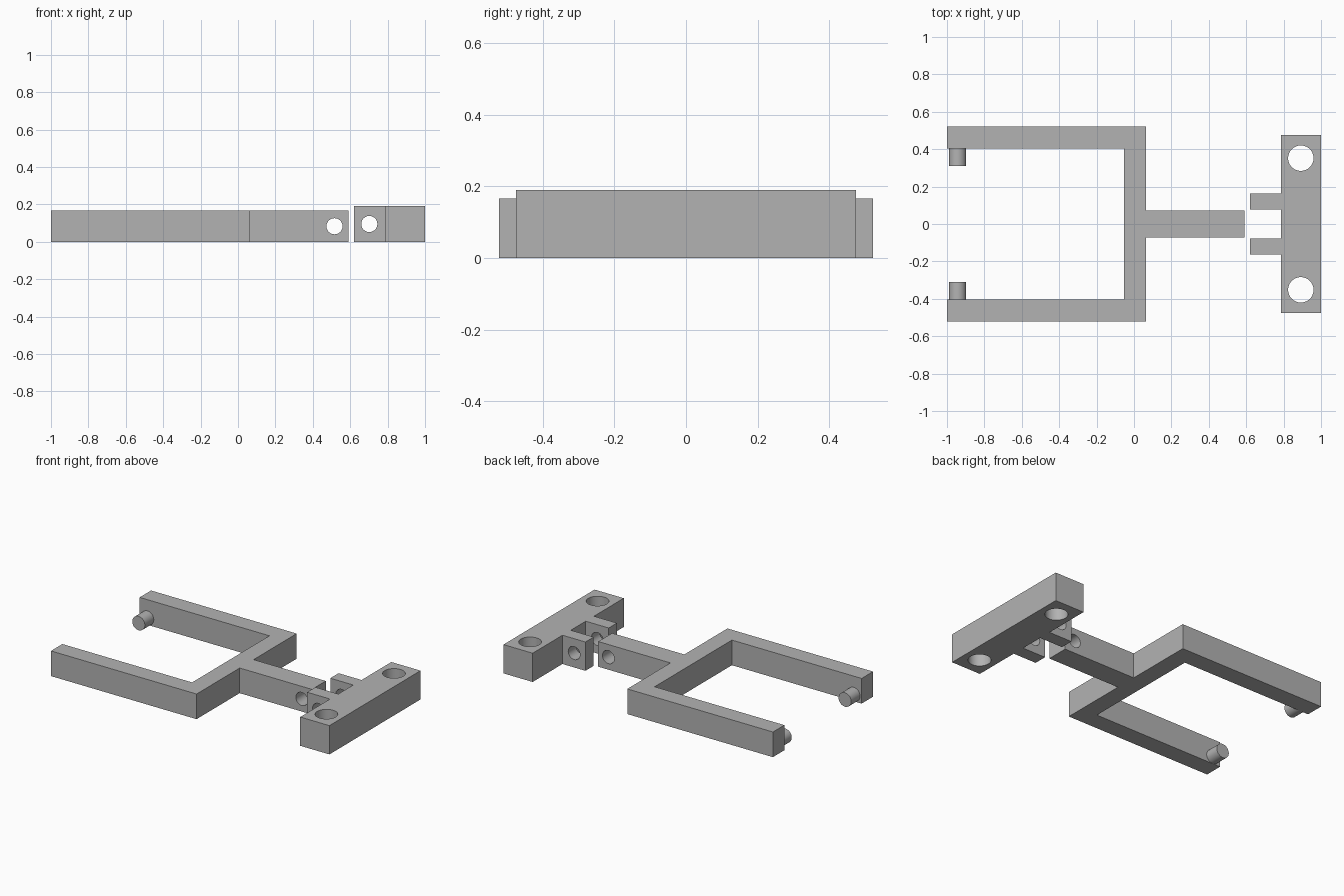
import bpy
import bmesh
import math
from mathutils import Matrix, Vector

if "Cube" in bpy.data.objects:
    bpy.data.objects.remove(bpy.data.objects["Cube"], do_unlink=True)

GREY = (0.45, 0.45, 0.45, 1)
grey = bpy.data.materials.new("plain grey")
grey.use_nodes = True
grey.diffuse_color = GREY
grey.node_tree.nodes["Principled BSDF"].inputs["Base Color"].default_value = GREY

FRAME_H = 0.166
MOUNT_H = 0.19


def add_object(name, bm):
    bmesh.ops.recalc_face_normals(bm, faces=bm.faces[:])
    mesh = bpy.data.meshes.new(name)
    bm.to_mesh(mesh)
    bm.free()
    mesh.materials.append(grey)
    obj = bpy.data.objects.new(name, mesh)
    bpy.context.collection.objects.link(obj)
    return obj


def mirrored_prism(name, half, height):
    """Extrude an outline given by its +y half, mirrored across y = 0."""
    outline = half + [(x, -y) for x, y in reversed(half)]
    bm = bmesh.new()
    face = bm.faces.new([bm.verts.new((x, y, 0)) for x, y in outline])
    top = bmesh.ops.extrude_face_region(bm, geom=[face])["geom"]
    verts = [v for v in top if isinstance(v, bmesh.types.BMVert)]
    bmesh.ops.translate(bm, verts=verts, vec=(0, 0, height))
    return add_object(name, bm)


def cylinder(name, centre, radius, length, along_y=False):
    bm = bmesh.new()
    turn = Matrix.Rotation(math.pi / 2 if along_y else 0, 4, "X")
    bmesh.ops.create_cone(bm, cap_ends=True, segments=48, radius1=radius,
                          radius2=radius, depth=length,
                          matrix=Matrix.Translation(Vector(centre)) @ turn)
    return add_object(name, bm)


def drill(target, *hole):
    """Cut a round hole and discard the cutter."""
    cutter = cylinder("hole_cutter", *hole)
    cutter.hide_render = True
    mod = target.modifiers.new("hole", "BOOLEAN")
    mod.operation = "DIFFERENCE"
    mod.solver = "EXACT"
    mod.object = cutter
    select(target)
    bpy.ops.object.modifier_apply(modifier=mod.name)
    bpy.data.objects.remove(cutter, do_unlink=True)


def select(obj):
    bpy.ops.object.select_all(action="DESELECT")
    obj.select_set(True)
    bpy.context.view_layer.objects.active = obj


# Fork frame: two long arms, a cross bar and a central stem
fork = mirrored_prism("fork_frame", [
    (0.59, 0.0725), (0.063, 0.0725), (0.063, 0.522), (-1, 0.522),
    (-1, 0.403), (-0.053, 0.403)], FRAME_H)
drill(fork, (0.516, 0, FRAME_H / 2), 0.043, 0.4, True)

# Mounting bar with two hinge lugs facing the stem
mount = mirrored_prism("mounting_bar", [
    (1, 0.475), (0.787, 0.475), (0.787, 0.164), (0.619, 0.164),
    (0.619, 0.078), (0.787, 0.078)], MOUNT_H)
drill(mount, (0.702, 0, MOUNT_H / 2), 0.043, 0.5, True)

parts = [fork, mount]
for side, label in ((1, "back"), (-1, "front")):
    # Screw hole through each end of the bar
    drill(mount, (0.892, side * 0.352, MOUNT_H / 2), 0.068, 0.5)
    # Pivot pin on the inside of each arm, near its lower edge
    parts.append(cylinder(label + "_pivot_pin", (-0.943, side * 0.36, 0.046),
                          0.046, 0.1, True))

for part in parts:
    select(part)
    bpy.ops.object.shade_smooth_by_angle(angle=math.radians(30))
